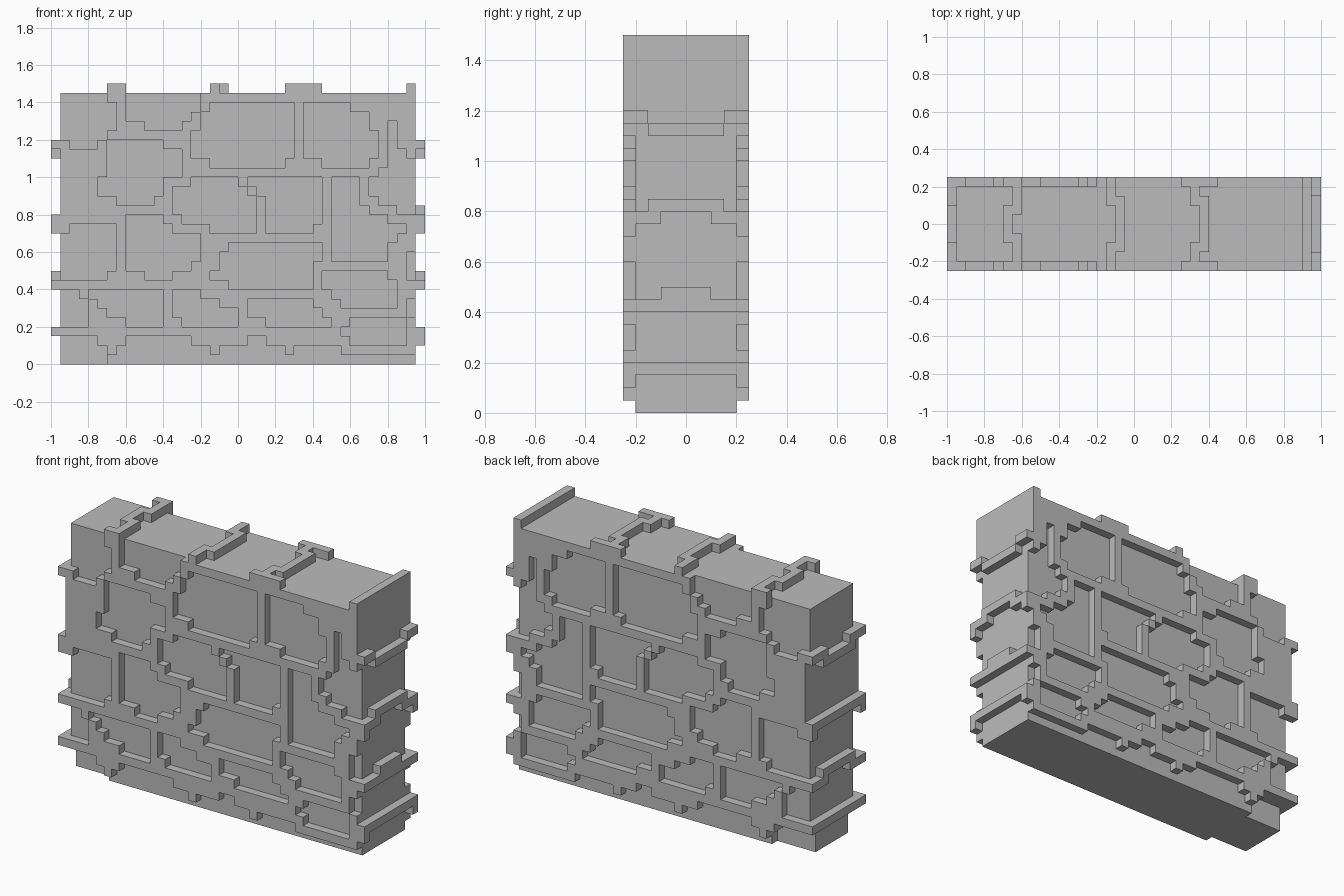
import bpy
import bmesh
from mathutils import Vector

CELL = 0.05          # every block of the wall sits on this grid
HALF_X, HALF_Y, HEIGHT = 19, 5, 29

cube = bpy.data.objects.get("Cube")
if cube:
    bpy.data.objects.remove(cube, do_unlink=True)

grey = bpy.data.materials.new("stone_grey")
grey.use_nodes = True
grey.diffuse_color = (0.5, 0.5, 0.5, 1)
grey.node_tree.nodes["Principled BSDF"].inputs["Base Color"].default_value = (0.5, 0.5, 0.5, 1)

# Recessed stones: top left corner, then the outline as compass steps in cells
STONES = [
    # top course
    (-19, 29, "e5 s1 e1 s3 w1 s1 w1 s1 w3 n1 w1"),
    (-12, 29, "e8 s2 w1 s1 w1 s1 w4 n1 w2"),
    (-3, 28, "e9 s6 w1 s1 w8 n1 w2 n3 e1 n2 e1"),
    (7, 28, "e5 s1 e2 s2 e1 s3 w1 s1 w5 n1 w2"),
    (16, 26, "e1 s3 e1 s1 e1 s6 w2 n1 w2 n1 w1 n2 e1 n1 e1"),
    # upper middle course
    (-14, 24, "e6 s1 e2 s3 w2 s2 w1 s1 w4 n1 w2 n2 e1"),
    (-5, 20, "e5 s1 e1 s1 e1 s4 w5 n1 w3 n1 w1 n3 e2"),
    (1, 20, "e8 s5 w1 s1 w5 n4 w1 n1 w1"),
    (10, 20, "e3 s3 e1 s1 e2 s1 e2 s1 w1 s1 w1 s2 w6"),
    # lower middle course
    (-19, 14, "e1 n1 e5 s5 w1 s1 w5"),
    (-12, 16, "e4 s1 e1 s1 e3 s3 w1 s1 w2 s1 w3 n1 w2"),
    (-1, 13, "e10 s2 w1 s3 w9 n1 w2 n1 e1 n2 e1"),
    (9, 10, "e7 s1 e1 s3 w6 n1 w1 n1 w1"),
    (18, 12, "e1 s3 w1"),
    # low course
    (-19, 8, "e2 s1 e1 s3 w3"),
    (-16, 8, "e8 s4 w4 n1 w2 n1 w1 n1 w1"),
    (-7, 8, "e3 s1 e2 s1 e2 s2 w6 n1 w1"),
    (1, 7, "e7 s1 e1 s1 e1 s1 w7 n1 w2"),
    (18, 7, "e1 s2 w1"),
    (11, 4, "e1 n1 e6 s3 w6 n1 w1"),
    # footing
    (-14, 1, "e1 n1 e1 n1 e7 s1 e2 s1 e1 n1 e3 n1 e2 s1 e2 s1 e1 n1 e5 s1 e8 s1 w33"),
]
DEEP_STONE = (-19, 3, "e4 s1 e1 s2 w5")


def outline_cells(x, z, steps):
    """Fill a stepped outline and return its (x, z) cells."""
    start = z
    crossings = {}

    def wall(a, b):
        for row in range(min(a, b), max(a, b)):
            crossings.setdefault(row, []).append(x)

    for step in steps.split():
        way, count = step[0], int(step[1:])
        if way in "ew":
            x += count if way == "e" else -count
        else:
            new = z + (count if way == "n" else -count)
            wall(z, new)
            z = new
    wall(z, start)
    cells = set()
    for row, xs in crossings.items():
        xs.sort()
        for a, b in zip(xs[::2], xs[1::2]):
            cells.update((i, row) for i in range(a, b))
    return cells


recessed = set()
for stone in STONES:
    recessed |= outline_cells(*stone)
deep = outline_cells(*DEEP_STONE)

# Wall body, thinner where the stones sink in
solid = set()
for i in range(-HALF_X, HALF_X):
    for k in range(HEIGHT):
        d = HALF_Y
        if (i, k) in deep:
            d -= 2
        elif (i, k) in recessed:
            d -= 1
        solid.update((i, j, k) for j in range(-d, d))


def ridge(x0, x1, y0, y1, z0, z1):
    """Add a block of joint cells, mirrored front to back."""
    for i in range(x0, x1):
        for k in range(z0, z1):
            for j in range(y0, y1):
                solid.update({(i, j, k), (i, -1 - j, k)})


def side_ridge(side, *runs):
    """Stepped joint across one end of the wall."""
    x = HALF_X if side > 0 else -HALF_X - 1
    for run in runs:
        ridge(x, x + 1, *run)


def top_ridge(*runs):
    """Stepped joint across the top of the wall."""
    for x0, x1, y0, y1 in runs:
        ridge(x0, x1, y0, y1, HEIGHT, HEIGHT + 1)


# Joints on the two ends
side_ridge(-1, (0, 3, 22, 23), (2, 5, 23, 24))
side_ridge(-1, (0, 5, 15, 16), (4, 5, 14, 15))
side_ridge(-1, (0, 3, 9, 10), (2, 5, 8, 9))
side_ridge(-1, (0, 5, 3, 4))
side_ridge(1, (0, 3, 22, 23), (3, 5, 23, 24))
side_ridge(1, (0, 3, 16, 17), (2, 5, 15, 16), (4, 5, 14, 15))
side_ridge(1, (0, 5, 8, 9), (0, 2, 9, 10))
side_ridge(1, (0, 5, 3, 4), (4, 5, 2, 3))

# Joints over the top
top_ridge((-14, -13, 0, 2), (-13, -12, 1, 5), (-14, -13, 4, 5))
top_ridge((-2, -1, 0, 3), (-3, -2, 2, 5))
top_ridge((7, 8, 0, 3), (6, 7, 2, 5), (5, 9, 4, 5))
top_ridge((18, 19, 0, 5))


def block_object(name, cells):
    """Skin the outer faces of some cells and merge the flat areas."""
    bm = bmesh.new()
    verts = {}

    def corner(p):
        key = tuple(p)
        if key not in verts:
            verts[key] = bm.verts.new(Vector(key) * CELL)
        return verts[key]

    for cell in sorted(cells):
        for axis in range(3):
            for sign in (0, 1):
                near = list(cell)
                near[axis] += 1 if sign else -1
                if tuple(near) in solid:
                    continue
                u, v = (axis + 1) % 3, (axis + 2) % 3
                ring = []
                for a, b in ((0, 0), (1, 0), (1, 1), (0, 1)):
                    p = list(cell)
                    p[axis] += sign
                    p[u] += a
                    p[v] += b
                    ring.append(corner(p))
                bm.faces.new(ring if sign else ring[::-1])
    bmesh.ops.dissolve_limit(bm, angle_limit=0.01, verts=bm.verts, edges=bm.edges)
    bmesh.ops.triangulate(bm, faces=[f for f in bm.faces if len(f.verts) > 4])
    mesh = bpy.data.meshes.new(name)
    bm.to_mesh(mesh)
    bm.free()
    mesh.materials.append(grey)
    obj = bpy.data.objects.new(name, mesh)
    bpy.context.collection.objects.link(obj)


# Stones form the core, raised joints stand out around them
core = {c for c in solid if -HALF_X <= c[0] < HALF_X and -4 <= c[1] < 4 and c[2] < HEIGHT}
block_object("wall_stones", core)
block_object("raised_joints", solid - core)
